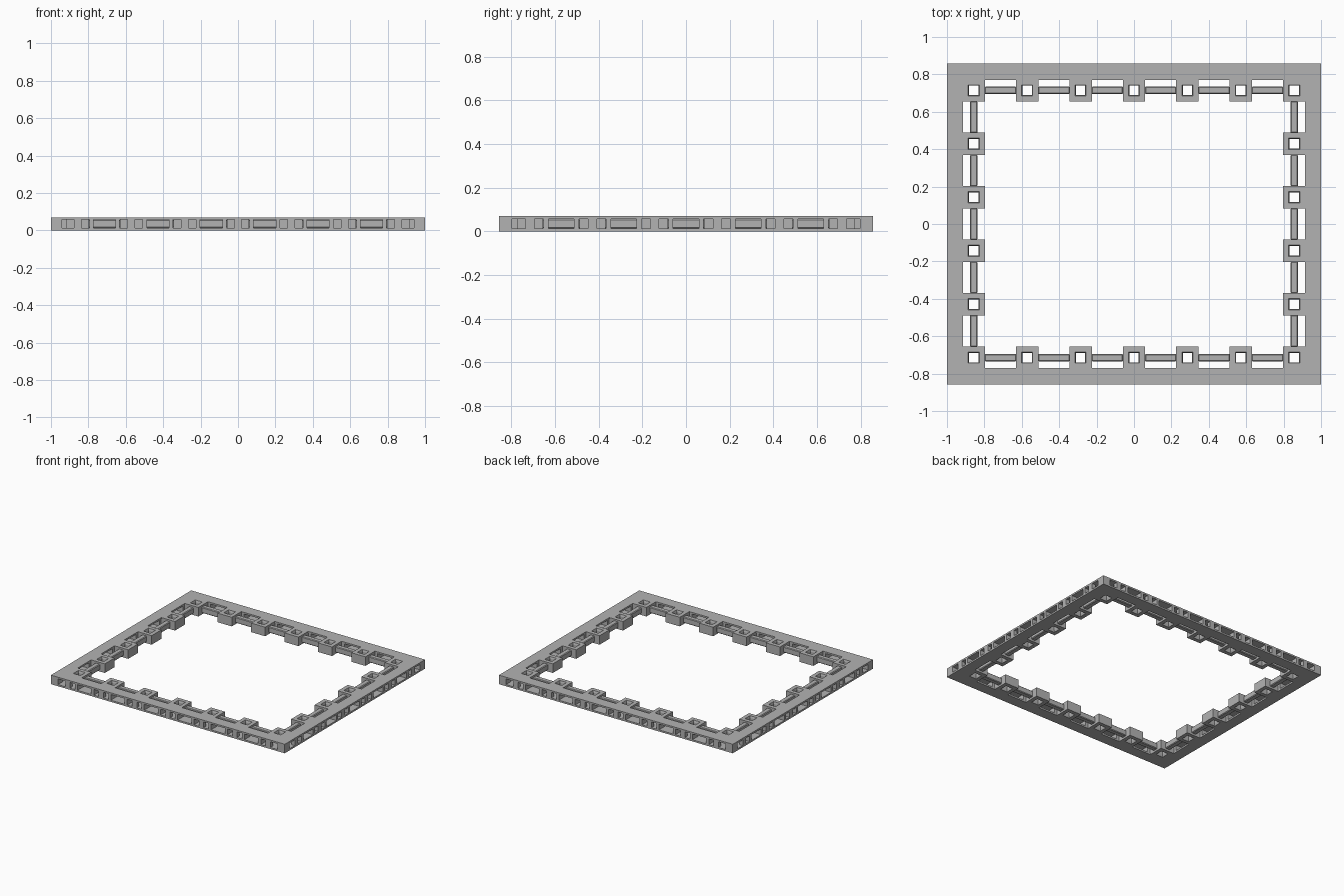
import bpy, bmesh

cube = bpy.data.objects.get("Cube")
if cube:
    bpy.data.objects.remove(cube, do_unlink=True)

PITCH = 2 / 7                 # spacing of the posts
HX, HY = 1.0, 6 / 7           # half sizes of the outer edge
TOP, PLATE = 0.07, 0.013      # total height, plate thickness
BAND = 0.086                  # width of the outer band
POST = 0.06                   # half width of a post

grey = bpy.data.materials.new("plain grey")
grey.use_nodes = True
colour = (0.45, 0.45, 0.45, 1)
grey.diffuse_color = colour
grey.node_tree.nodes["Principled BSDF"].inputs["Base Color"].default_value = colour


def finish(name, bm):
    bmesh.ops.recalc_face_normals(bm, faces=bm.faces)
    mesh = bpy.data.meshes.new(name)
    bm.to_mesh(mesh)
    bm.free()
    mesh.materials.append(grey)
    ob = bpy.data.objects.new(name, mesh)
    bpy.context.collection.objects.link(ob)
    return ob


def loft(bm, rings, cx=0, cy=0):
    """Join rectangles (half x, half y, z) into a closed tube with a hole."""
    loops = [[bm.verts.new((cx + sx * a, cy + sy * b, z))
              for sx, sy in ((-1, -1), (1, -1), (1, 1), (-1, 1))] for a, b, z in rings]
    for k, lo in enumerate(loops):
        up = loops[(k + 1) % len(loops)]
        for i in range(4):
            j = (i + 1) % 4
            bm.faces.new((lo[i], lo[j], up[j], up[i]))


def box(bm, x0, x1, y0, y1, z0, z1):
    new = bmesh.ops.create_cube(bm, size=1)["verts"]
    bmesh.ops.scale(bm, vec=(abs(x1 - x0), abs(y1 - y0), z1 - z0), verts=new)
    bmesh.ops.translate(bm, vec=((x0 + x1) / 2, (y0 + y1) / 2, (z0 + z1) / 2), verts=new)


def side_box(bm, along_x, sign, mid, half, d0, d1, z0, z1):
    """Box on one side: mid/half along the edge, d0..d1 inward from it."""
    edge = HY if along_x else HX
    p, q = sign * (edge - d0), sign * (edge - d1)
    if along_x:
        box(bm, mid - half, mid + half, p, q, z0, z1)
    else:
        box(bm, p, q, mid - half, mid + half, z0, z1)


# Top and bottom plates
for name, z0, z1 in (("bottom_plate", 0, PLATE), ("top_plate", TOP - PLATE, TOP)):
    bm = bmesh.new()
    loft(bm, [(HX, HY, z0), (HX, HY, z1),
              (HX - BAND, HY - BAND, z1), (HX - BAND, HY - BAND, z0)])
    finish(name, bm)

# Solid corner blocks
bm = bmesh.new()
for sx in (-1, 1):
    for sy in (-1, 1):
        box(bm, sx * HX, sx * (HX - 0.06), sy * HY, sy * (HY - 0.06), 0, TOP)
finish("corner_blocks", bm)

# Posts with square flared holes
bm = bmesh.new()
for i in range(7):
    for j in range(6):
        if i in (0, 6) or j in (0, 5):
            rings = [(POST, POST, 0), (POST, POST, TOP), (0.03, 0.03, TOP),
                     (0.025, 0.025, TOP - 0.015), (0.025, 0.025, 0.015), (0.03, 0.03, 0)]
            loft(bm, rings, (i - 3) * PITCH, (j - 2.5) * PITCH)
finish("posts", bm)

# Rails, side walls and edge pillars
rails, walls, pillars = bmesh.new(), bmesh.new(), bmesh.new()
for along_x, cells in ((True, 6), (False, 5)):
    for sign in (-1, 1):
        for c in range(cells):
            mid = (c - (cells - 1) / 2) * PITCH
            side_box(rails, along_x, sign, mid, PITCH / 2 - POST + 0.002,
                     0.123, 0.163, 0.012, TOP - 0.012)
            for s in (-1, 1):
                side_box(walls, along_x, sign, mid + s * 0.07, 0.011,
                         0, BAND, PLATE, TOP - PLATE)
        for c in range(cells + 1):
            mid = (c - cells / 2) * PITCH
            side_box(pillars, along_x, sign, mid, 0.02, 0, 0.03, PLATE, TOP - PLATE)
rail = finish("rails", rails)
bevel = rail.modifiers.new("chamfer", "BEVEL")
bevel.width, bevel.segments = 0.005, 1
finish("side_walls", walls)
finish("edge_pillars", pillars)
